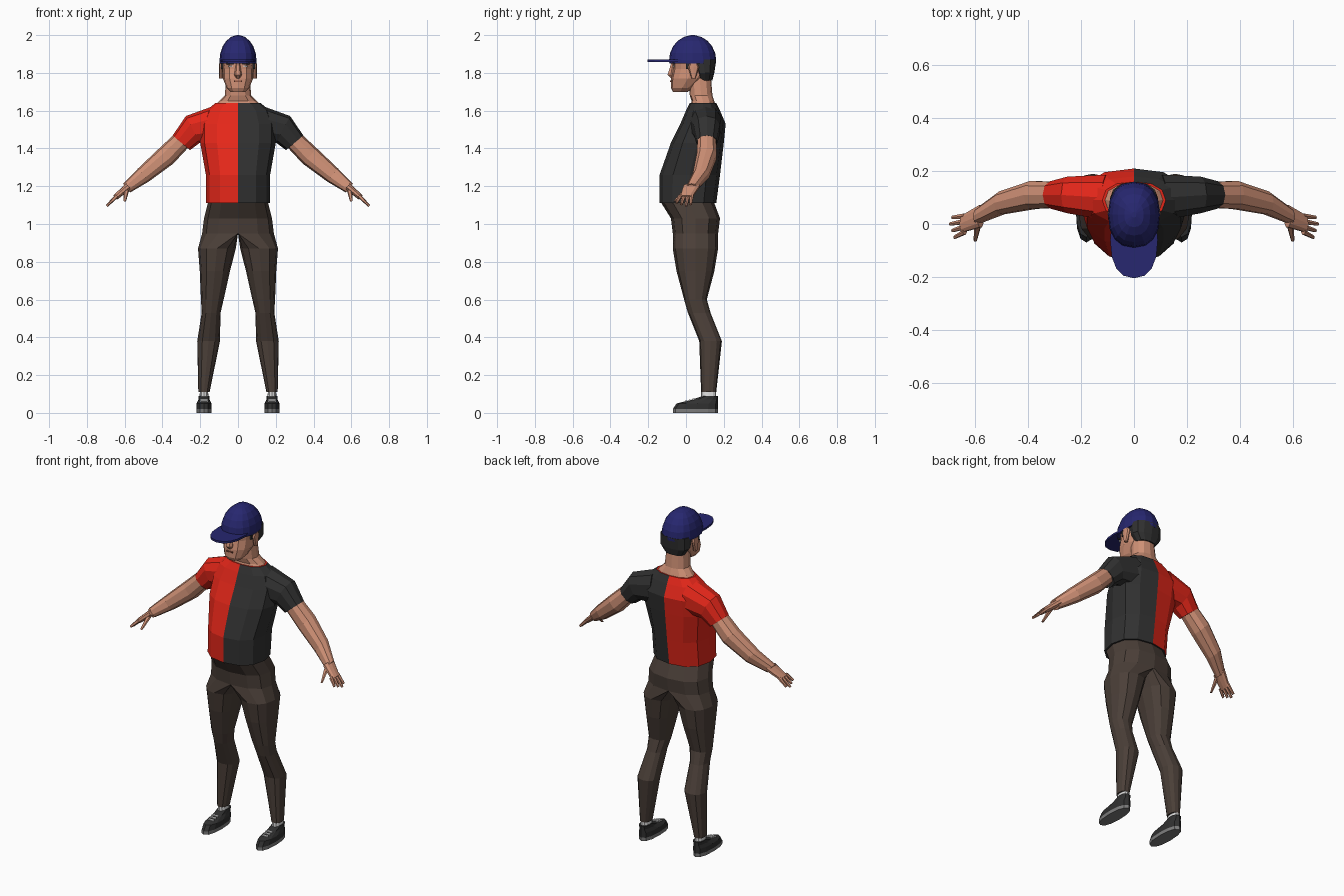
import bpy, bmesh, math
from mathutils import Vector

default_cube = bpy.data.objects.get("Cube")
if default_cube:
    bpy.data.objects.remove(default_cube)


def material(name, red, green, blue):
    made = bpy.data.materials.new(name)
    made.use_nodes = True
    colour = (red, green, blue, 1)
    made.diffuse_color = colour
    made.node_tree.nodes["Principled BSDF"].inputs["Base Color"].default_value = colour
    return made


skin = material("skin", .62, .28, .18)
scarlet = material("scarlet", .78, .02, .01)
charcoal = material("charcoal", .03, .03, .03)
navy = material("navy", .02, .02, .16)
brown = material("brown", .07, .05, .04)
grey = material("grey", .2, .2, .2)
white = material("white", .7, .7, .7)
lip_colour = material("lip_colour", .3, .1, .06)


def finish(name, mesh_builder, materials, mirror):
    bmesh.ops.recalc_face_normals(mesh_builder, faces=mesh_builder.faces)
    mesh = bpy.data.meshes.new(name)
    mesh_builder.to_mesh(mesh)
    mesh_builder.free()
    for entry in materials:
        mesh.materials.append(entry)
    part = bpy.data.objects.new(name, mesh)
    bpy.context.collection.objects.link(part)
    if mirror:
        part.modifiers.new("Mirror", "MIRROR").use_clip = True
    return part


def outline(centre, across, along, sides, power=.85):
    """Points of a slightly squared ellipse spanned by two vectors."""
    points = []
    for step in range(sides):
        angle = math.tau * step / sides
        weights = []
        for wave in (math.cos(angle), math.sin(angle)):
            wave = round(wave, 6)
            weights.append(math.copysign(abs(wave) ** power, wave))
        points.append(centre + across * weights[0] + along * weights[1])
    return points


def bridge(name, outlines, materials, mirror):
    """Skin a list of outlines and close both ends."""
    builder = bmesh.new()
    loops = [[builder.verts.new(point) for point in points] for points in outlines]
    for lower, upper in zip(loops, loops[1:]):
        for index in range(len(lower)):
            before = index - 1
            builder.faces.new((lower[before], lower[index], upper[index], upper[before]))
    builder.faces.new(loops[0])
    builder.faces.new(loops[-1])
    # Halves that meet in the middle need no inner wall
    walls = [face for face in builder.faces
             if all(abs(vert.co.x) < 1e-5 for vert in face.verts)]
    bmesh.ops.delete(builder, geom=walls, context="FACES")
    return finish(name, builder, materials, mirror)


def stack(name, materials, rings, centre=None, sides=12):
    """Level rings of (height, y, half width, half depth); a centre rule makes a pair."""
    outlines = []
    for height, y, width, depth in rings:
        x = centre(height) if centre else 0
        points = outline(Vector((x, y, height)), Vector((width, 0, 0)),
                         Vector((0, depth, 0)), sides)
        if centre:
            for point in points:
                point.x = max(0, point.x)
        outlines.append(points)
    return bridge(name, outlines, materials, centre is not None)


def limb(name, colour, path, deep=1, sides=10, side=1, mirror=True):
    """Rings square to a path of (x, y, z, radius)."""
    places = [Vector(entry[:3]) for entry in path]
    outlines = []
    for index, entry in enumerate(path):
        course = places[min(index + 1, len(path) - 1)] - places[max(index - 1, 0)]
        across = Vector((-course.z, 0, course.x)).normalized() * entry[3]
        along = Vector((0, entry[3] * deep, 0))
        points = outline(places[index], across, along, sides)
        for point in points:
            point.x *= side
        outlines.append(points)
    bridge(name, outlines, [colour], mirror)


def plate(name, colour, place, size, mirror=True):
    builder = bmesh.new()
    bmesh.ops.create_cube(builder, size=1)
    bmesh.ops.scale(builder, vec=size, verts=builder.verts)
    bmesh.ops.translate(builder, vec=place, verts=builder.verts)
    finish(name, builder, [colour], mirror)


# Shirt: body split down the middle into two colours, one sleeve of each
shirt = stack("shirt_body", [scarlet, charcoal], [
    (1.11, .01, .17, .15), (1.26, .02, .17, .16), (1.43, .06, .2, .14),
    (1.53, .09, .2, .12), (1.6, .09, .17, .09), (1.64, .09, .12, .07)])
for face in shirt.data.polygons:
    face.material_index = int(face.center.x > 0)
for name, colour, side in (("left_sleeve", charcoal, 1), ("right_sleeve", scarlet, -1)):
    limb(name, colour, [(.1, .1, 1.53, .1), (.24, .11, 1.5, .08), (.3, .11, 1.43, .06)],
         deep=.9, side=side, mirror=False)


# Trousers: legs lean outward and share the middle above the crotch
def leg_centre(height):
    return 0 if height > .9 else .19 - .09 * height


stack("trousers", [brown], [
    (.11, .12, .03, .04), (.38, .13, .06, .06), (.53, .07, .05, .06),
    (.6, .05, .06, .06), (.75, .05, .08, .1), (.87, .05, .1, .12),
    (.95, .05, .19, .12), (1.03, .05, .18, .13), (1.11, .01, .16, .14)], leg_centre)


# Feet
def foot_centre(height):
    return .18


stack("socks", [white], [(.05, .12, .03, .04), (.12, .12, .02, .04)], foot_centre)
stack("soles", [grey], [(0, .05, .04, .12), (.02, .05, .04, .12)], foot_centre)
stack("shoe_uppers", [charcoal], [
    (.02, .05, .04, .12), (.05, .06, .04, .11), (.07, .1, .03, .07), (.09, .13, .03, .04)],
    foot_centre)
for row in range(3):
    plate(f"lace_{row}", white, (.18, .02 * row, .06 + row / 200), (.04, .01, .01))

# Arms and hands
limb("arms", skin, [
    (.28, .11, 1.46, .05), (.38, .11, 1.36, .055), (.5, .08, 1.26, .045), (.59, .03, 1.19, .03)])
limb("palms", skin, [(.58, .03, 1.2, .02), (.65, 0, 1.14, .015)], deep=2.2)
for finger in range(4):
    reach = .055 - abs(finger - 2) / 120
    limb(f"finger_{finger}", skin, [
        (.64, finger / 50 - .03, 1.15, .011),
        (.64 + reach, finger / 40 - .05, 1.15 - reach, .007)], sides=6)
limb("thumbs", skin, [(.59, 0, 1.18, .014), (.6, -.06, 1.12, .007)], sides=6)

# Neck and head
stack("neck", [skin], [
    (1.62, .09, .13, .07), (1.65, .09, .1, .06), (1.68, .08, .07, .06), (1.8, .07, .06, .06)])
stack("head", [skin], [
    (1.7, -.03, .04, .04), (1.72, -.02, .06, .06), (1.77, .01, .08, .09),
    (1.82, .03, .08, .1), (1.89, .03, .09, .1)])
stack("nose", [skin], [
    (1.77, -.07, .01, .01), (1.79, -.08, .02, .02), (1.85, -.07, .01, .01)], sides=6)
stack("ears", [skin], [
    (1.77, .04, .01, .01), (1.83, .04, .01, .03), (1.85, .04, .01, .02)],
    lambda height: .09, sides=8)
stack("hair", [charcoal], [
    (1.76, .1, .06, .04), (1.8, .1, .09, .05), (1.87, .09, .09, .07)])

# Face details
plate("sideburns", charcoal, (.085, .01, 1.84), (.01, .02, .04))
plate("eyebrows", charcoal, (.04, -.066, 1.85), (.04, .009, .01))
plate("eyes", white, (.04, -.065, 1.835), (.02, .009, .01))
plate("mouth", lip_colour, (0, -.08, 1.755), (.04, .009, .007), mirror=False)

# Cap: domed crown and flat peak
dome = [math.radians(angle) for angle in range(0, 90, 17)]
stack("cap_crown", [navy], [(1.85, .035, .097, .123)] + [
    (1.865 + .135 * math.sin(angle), .035, .098 * math.cos(angle), .125 * math.cos(angle))
    for angle in dome], sides=16)
stack("cap_peak", [navy], [(height, -.06, .09, .145) for height in (1.858, 1.87)], sides=16)
